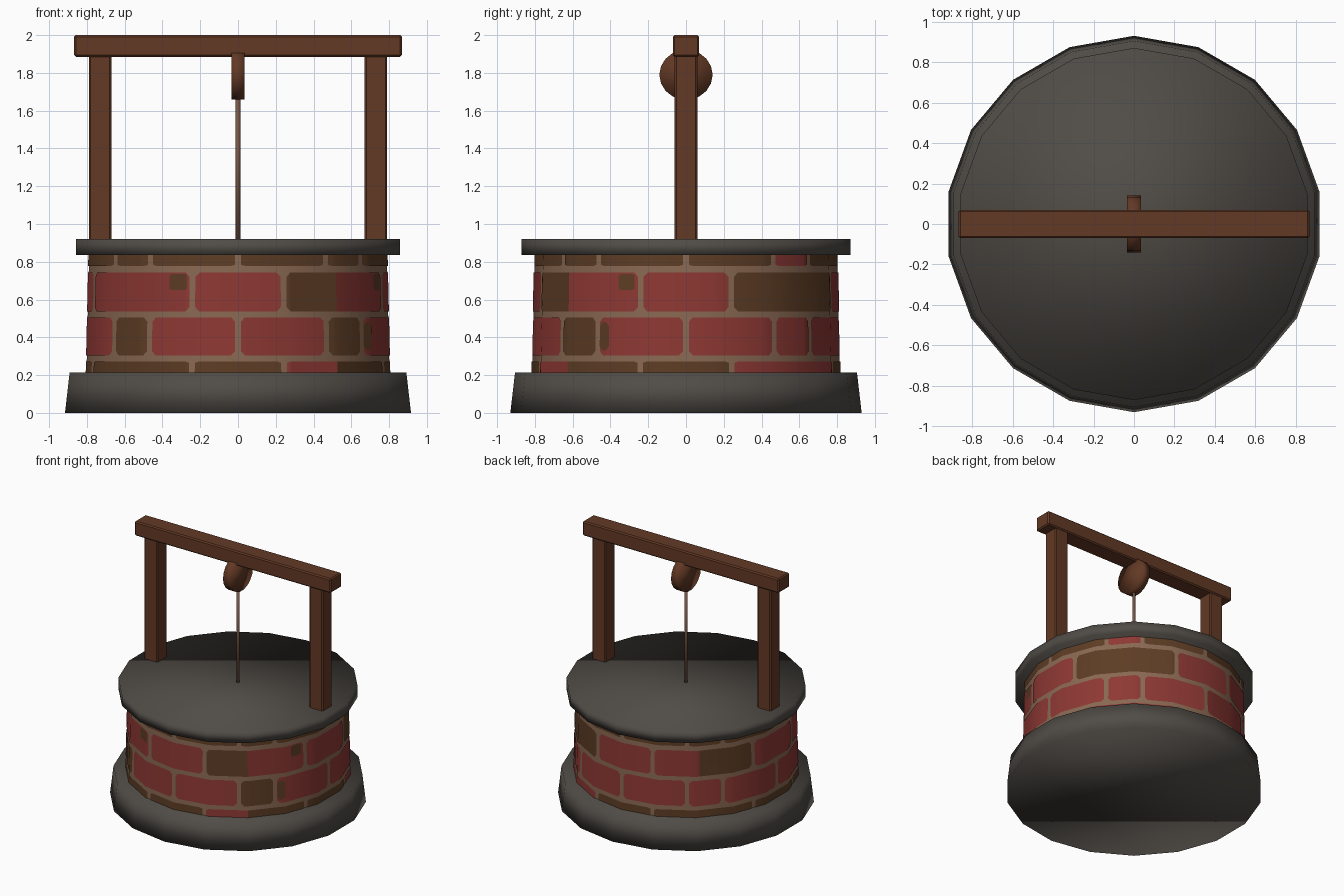
import bpy, bmesh
from math import sin, cos, radians, pi

cube = bpy.data.objects.get("Cube")
if cube:
    bpy.data.objects.remove(cube, do_unlink=True)

SIDES = 18
STEP = 360 / SIDES


def material(name, rgb):
    m = bpy.data.materials.new(name)
    m.use_nodes = True
    m.diffuse_color = (*rgb, 1)
    m.node_tree.nodes["Principled BSDF"].inputs["Base Color"].default_value = (*rgb, 1)
    return m


stone = material("dark_stone", (0.08, 0.072, 0.062))
wood = material("brown_wood", (0.125, 0.041, 0.018))
mortar = material("tan_mortar", (0.25, 0.14, 0.085))
red = material("red_brick", (0.27, 0.04, 0.034))
brown = material("brown_brick", (0.11, 0.046, 0.018))
rope_tan = material("rope_tan", (0.19, 0.095, 0.06))


def drum(name, r1, r2, z1, z2, mat, sides=SIDES, fill='NGON'):
    bpy.ops.mesh.primitive_cone_add(vertices=sides, radius1=r1, radius2=r2, depth=z2 - z1,
                                    end_fill_type=fill, location=(0, 0, (z1 + z2) / 2))
    ob = bpy.context.object
    ob.name = name
    ob.data.materials.append(mat)
    bpy.ops.object.shade_smooth()
    return ob


def timber(name, size, loc):
    bpy.ops.mesh.primitive_cube_add(size=1, location=loc)
    ob = bpy.context.object
    ob.name = name
    ob.scale = size
    bpy.ops.object.transform_apply(location=False, rotation=False, scale=True)
    ob.data.materials.append(wood)
    bevel = ob.modifiers.new("worn_edges", 'BEVEL')
    bevel.width = 0.009
    bevel.segments = 1


# Stone base, wall and lid
drum("stone_base", 0.93, 0.905, 0, 0.215, stone)
WALL_Z1, WALL_Z2, WALL_R1, WALL_R2 = 0.2, 0.85, 0.815, 0.80
drum("mortar_wall", WALL_R1, WALL_R2, WALL_Z1, WALL_Z2, mortar, fill='NOTHING')
drum("stone_lid", 0.87, 0.87, 0.835, 0.92, stone)

# Timber frame
for side, x in (("left", 0.73), ("right", -0.73)):
    timber(side + "_post", (0.12, 0.12, 1.0), (x, 0, 1.4))
timber("cross_beam", (1.735, 0.14, 0.115), (0, 0, 1.9425))

# Pulley wheel and rope
wheel = drum("pulley_wheel", 0.141, 0.141, -0.034, 0.034, wood)
wheel.rotation_euler = (0, pi / 2, 0)
wheel.scale = (0.94, 1, 1)
wheel.location = (0, 0, 1.79)
drum("rope", 0.012, 0.012, 0.91, 1.7, rope_tan, sides=8)


# Thin brick plates that follow the wall facets
def wall_point(angle, z, lift):
    r = WALL_R1 + (WALL_R2 - WALL_R1) * (z - WALL_Z1) / (WALL_Z2 - WALL_Z1)
    r = r * cos(radians(STEP / 2)) / cos(radians(angle % STEP - STEP / 2)) + lift
    return (r * sin(radians(angle)), -r * cos(radians(angle)), z)


bm = bmesh.new()


def plate(a, b, z1, z2, index, lift=0.004, round_a=True, round_b=True):
    stops = {a: 0.022 if round_a else 0, b: 0.022 if round_b else 0}
    stops.update({a + 1.5: 0, b - 1.5: 0})
    k = (a // STEP + 1) * STEP
    while k < b:
        stops.setdefault(k, 0)
        k += STEP
    columns = []
    for t in sorted(stops):
        c = stops[t] if z2 - z1 > 0.1 else stops[t] * 0.3
        columns.append([bm.verts.new(wall_point(t, z, lift)) for z in (z1 + c, z2 - c)])
    for (p, q), (s, t) in zip(columns, columns[1:]):
        f = bm.faces.new((p, s, t, q))
        f.material_index = index
        f.smooth = True


def course(z1, z2, bricks):
    gap = 1.1
    for a, b, colors, split in bricks:
        if split is None:
            plate(a + gap, b - gap, z1, z2, colors[0])
        else:
            plate(a + gap, split, z1, z2, colors[0], round_b=False)
            plate(split, b - gap, z1, z2, colors[1], round_a=False)


R, B = 0, 1


def wide_course(shorts, longs):
    # Alternating short and long bricks, repeating each quarter turn
    out = []
    for q in range(4):
        out.append((90 * q - 17.5, 90 * q + 17.5, (shorts[q],), None))
        first, second, offset = longs[q]
        split = None if first == second else 90 * q + offset
        out.append((90 * q + 17.5, 90 * q + 72.5, (first, second), split))
    return out


def narrow_course(color, middles):
    # Two stretchers with a small brick between them in each quarter
    out = []
    for q in range(4):
        edges = (0, 35.5, 54.5, 90)
        for i, c in enumerate((color, middles[q], color)):
            out.append((90 * q + edges[i], 90 * q + edges[i + 1], (c,), None))
    return out


course(0.205, 0.272, wide_course((B, B, B, B), ((R, B, 40), (R, R, 0), (B, B, 0), (B, B, 0))))
course(0.305, 0.505, narrow_course(R, (B, R, R, B)))
course(0.538, 0.742, wide_course((R, R, R, R), ((B, R, 40), (B, B, 0), (R, B, 42), (R, R, 0))))
course(0.778, 0.842, narrow_course(B, (B, R, B, B)))

# Worn brown patches on the red bricks
for a, b, z1, z2 in ((333, 340.5, 0.65, 0.735), (63.5, 70, 0.65, 0.735),
                     (55.6, 60, 0.33, 0.48), (222, 232, 0.56, 0.62)):
    plate(a, b, z1, z2, B, lift=0.006)

mesh = bpy.data.meshes.new("brick_courses")
bm.to_mesh(mesh)
bm.free()
mesh.materials.append(red)
mesh.materials.append(brown)
bricks = bpy.data.objects.new("brick_courses", mesh)
bpy.context.collection.objects.link(bricks)
